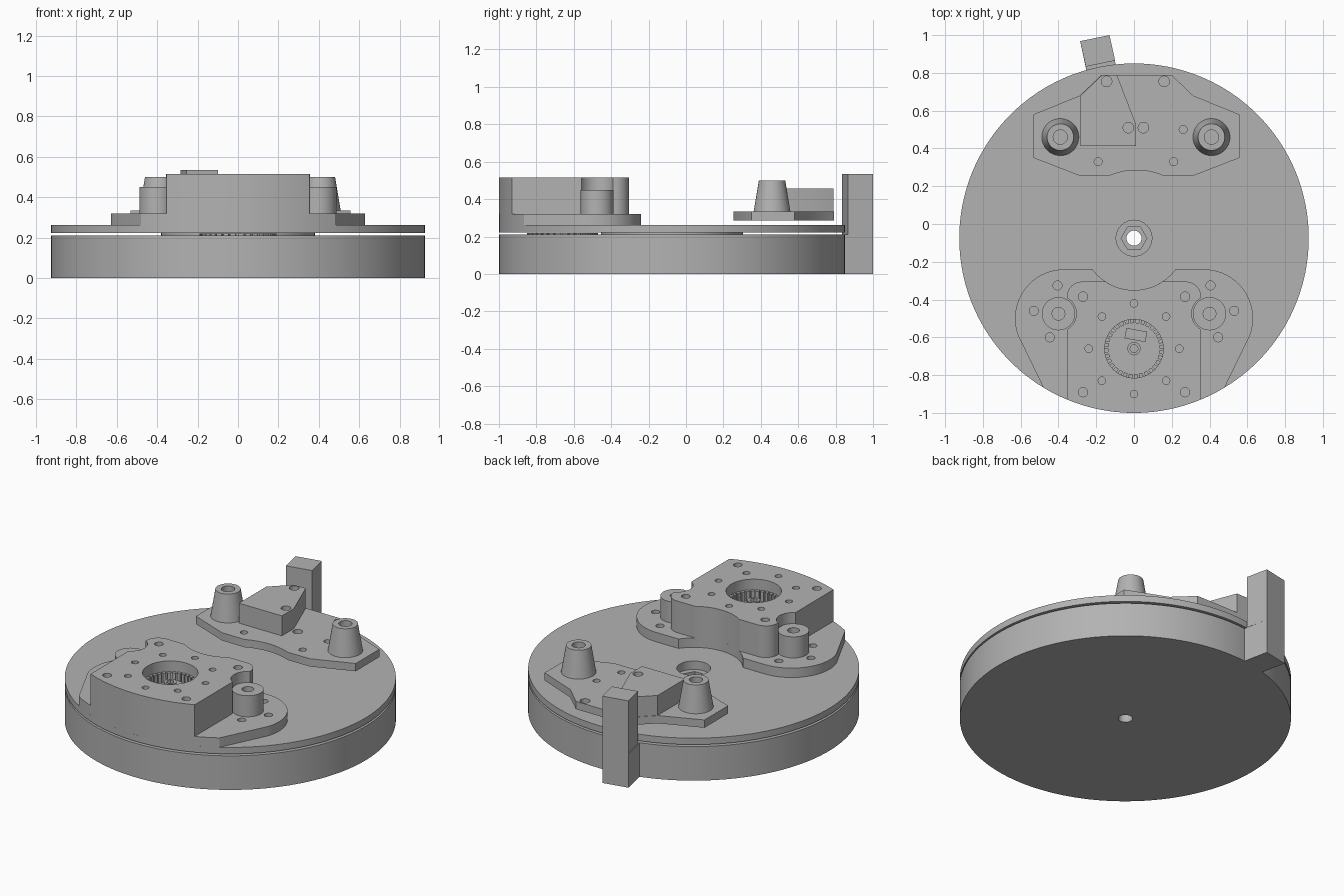
import bpy, bmesh
from math import sin, cos, pi, radians, degrees, asin

if "Cube" in bpy.data.objects:
    bpy.data.objects.remove(bpy.data.objects["Cube"], do_unlink=True)

grey = bpy.data.materials.new("plain_grey")
grey.use_nodes = True
GREY = (0.45, 0.45, 0.45, 1)
grey.diffuse_color = GREY
grey.node_tree.nodes["Principled BSDF"].inputs["Base Color"].default_value = GREY

CY, R = -0.075, 0.925        # turntable axis and radius
MOTOR_Y = -0.66              # motor axis
PLATE_Z, FOOT_Z, HEAD_Z = 0.262, 0.32, 0.515


def arc(cx, cy, r, a0, a1, n=16):
    """Points along an arc, angles in degrees."""
    return [(cx + r * cos(radians(a0 + (a1 - a0) * i / n)),
             cy + r * sin(radians(a0 + (a1 - a0) * i / n))) for i in range(n + 1)]


def circle(cx, cy, r, n=32):
    return arc(cx, cy, r, 0, 360, n)[:-1]


def prism(bm, pts, z0, z1, scale=1):
    """Add a closed prism; scale tapers the top about the outline's centre."""
    mx = sum(p[0] for p in pts) / len(pts)
    my = sum(p[1] for p in pts) / len(pts)
    low = [bm.verts.new((x, y, z0)) for x, y in pts]
    top = [bm.verts.new((mx + (x - mx) * scale, my + (y - my) * scale, z1)) for x, y in pts]
    bm.faces.new(low[::-1])
    bm.faces.new(top)
    for i in range(len(pts)):
        j = (i + 1) % len(pts)
        bm.faces.new((low[i], low[j], top[j], top[i]))


def mesh_object(name, prisms):
    bm = bmesh.new()
    for p in prisms:
        prism(bm, *p)
    bmesh.ops.recalc_face_normals(bm, faces=bm.faces)
    me = bpy.data.meshes.new(name)
    bm.to_mesh(me)
    bm.free()
    ob = bpy.data.objects.new(name, me)
    bpy.context.collection.objects.link(ob)
    return ob


def part(name, prisms, holes=()):
    """Make a solid from prisms and drill it with hole prisms."""
    ob = mesh_object(name, prisms)
    for hole in holes:
        cutter = mesh_object("cutter", [hole])
        cutter.hide_render = True
        mod = ob.modifiers.new("drill", 'BOOLEAN')
        mod.operation, mod.solver, mod.object = 'DIFFERENCE', 'EXACT', cutter
    if holes:
        bpy.context.view_layer.update()
        dg = bpy.context.evaluated_depsgraph_get()
        me = bpy.data.meshes.new_from_object(ob.evaluated_get(dg))
        cutters = [m.object for m in ob.modifiers]
        ob.modifiers.clear()
        ob.data = me
        for c in cutters:
            bpy.data.objects.remove(c, do_unlink=True)
    ob.data.materials.clear()
    ob.data.materials.append(grey)
    bpy.ops.object.select_all(action='DESELECT')
    ob.select_set(True)
    bpy.context.view_layer.objects.active = ob
    bpy.ops.object.shade_smooth_by_angle(angle=radians(30))
    return ob


def mirrored(half):
    """Close an outline by mirroring its +x half, listed front to back."""
    return half + [(-x, y) for x, y in reversed(half)]


def rim(x, n=12):
    """Front rim of the turntable from the middle out to x."""
    return arc(0, CY, R, -90, -90 + degrees(asin(x / R)), n)[1:]


def drill(spots, r, z0, z1):
    return [(circle(x, y, r, 20), z0, z1) for x, y in spots]


def both(spots):
    return [(s * x, y) for x, y in spots for s in (1, -1)]


def teeth(r0, r1, n, z0, z1):
    step = 360 / n
    return [(arc(0, MOTOR_Y, r1, i * step, (i + 0.7) * step, 2) +
             arc(0, MOTOR_Y, r0, (i + 0.7) * step, i * step, 2), z0, z1) for i in range(n)]


# Turntable base with hex pocket and bore
part("base_disc", [(circle(0, CY, R, 160), 0, 0.21)],
     [(circle(0, CY, 0.04), -0.1, 0.4), (circle(0, CY, 0.068, 6), 0.15, 0.4)])
# Spacer and drive gear in the gap
part("spacer_ring", [(circle(0, CY, 0.38, 64), 0.21, 0.222)],
     [(circle(0, CY, 0.095), 0.1, 0.4)])
part("drive_gear", [(circle(0, MOTOR_Y, 0.17, 48), 0.211, 0.22)] +
     teeth(0.165, 0.19, 32, 0.211, 0.22))
# Upper turntable plate
part("top_plate", [(circle(0, CY, R, 160), 0.222, PLATE_Z)],
     [(circle(0, CY, 0.095), 0.1, 0.4)])

# Motor foot with rounded side lobes
foot = mirrored(rim(0.48) + arc(0.37, -0.5, 0.26, -20, 90, 20) +
                arc(0, CY, 0.275, -37, -88, 12))
part("motor_foot", [(foot, PLATE_Z, FOOT_Z)],
     drill(both([(0.405, -0.325), (0.53, -0.46), (0.445, -0.6)]), 0.024, 0.27, 0.4))

# Motor block, notched round the bosses
block = mirrored(rim(0.355) + arc(0.4, -0.475, 0.095, 242, 118, 12) +
                 arc(0.275, -0.385, 0.08, 0, 90, 10) + arc(0, CY, 0.275, -56.8, -88, 8))
ring_spots = circle(0, MOTOR_Y, 0.24, 8)
corner_spots = both([(0.27, -0.385), (0.27, -0.89)])
part("motor_block", [(block, FOOT_Z, HEAD_Z)],
     [(circle(0, MOTOR_Y, 0.155, 48), 0.39, 0.6)] +
     drill(ring_spots, 0.02, 0.42, 0.6) + drill(corner_spots, 0.025, 0.42, 0.6))

# Motor recess: toothed ring, shaft and key
part("recess_ring", teeth(0.135, 0.155, 32, 0.385, 0.45))
part("motor_shaft", [(circle(0, MOTOR_Y, 0.035), 0.385, 0.46)],
     [(circle(0, MOTOR_Y, 0.022, 6), 0.42, 0.5)])
part("recess_key", [([(-0.05, -0.605), (0.06, -0.625), (0.07, -0.57), (-0.04, -0.55)], 0.385, 0.42)])

# Bosses on the foot
for side, s in (("left", 1), ("right", -1)):
    x = s * 0.4
    part(side + "_boss", [(circle(x, -0.475, 0.088, 40), FOOT_Z, 0.45)],
         drill([(x, -0.475)], 0.034, 0.34, 0.6))

# Rear bracket plate
MX = 0.013
right_half = arc(0, CY, 0.36, 90, 66, 8)[1:] + [
    (0.3, 0.255), (0.545, 0.35), (0.545, 0.58), (0.3, 0.68), (0.185, 0.79)]
bracket = [(x + MX, y) for x, y in mirrored(right_half)]
part("rear_bracket", [(bracket, 0.287, 0.335)],
     drill([(0.16, 0.755), (0.05, 0.51)], 0.028, 0.2, 0.4) +
     drill([(0.26, 0.5), (0.21, 0.33), (-0.19, 0.33)], 0.021, 0.2, 0.4))

# Tapered posts on the bracket
for side, x in (("left", 0.41), ("right", -0.39)):
    part(side + "_cone_post", [(circle(x, 0.46, 0.098, 48), 0.335, 0.5, 0.72)],
         drill([(x, 0.46)], 0.038, 0.37, 0.6))

# Wedge block on the bracket
wedge = [(-0.283, 0.413), (0.01, 0.413), (0.01, 0.53), (-0.09, 0.788), (-0.17, 0.788), (-0.283, 0.68)]
part("wedge_block", [(wedge, 0.335, 0.458)],
     drill([(-0.145, 0.755), (-0.03, 0.51)], 0.028, 0.36, 0.6))

# Stop post at the rear rim, joined to the base
back = [(-0.13, 1.0), (-0.285, 0.968)]
part("stop_post", [([(-0.255, 0.833), (-0.1, 0.865)] + back, 0.21, 0.535)])
part("stop_post_root", [([(-0.243, 0.77), (-0.088, 0.802)] + back, 0, 0.21)])
